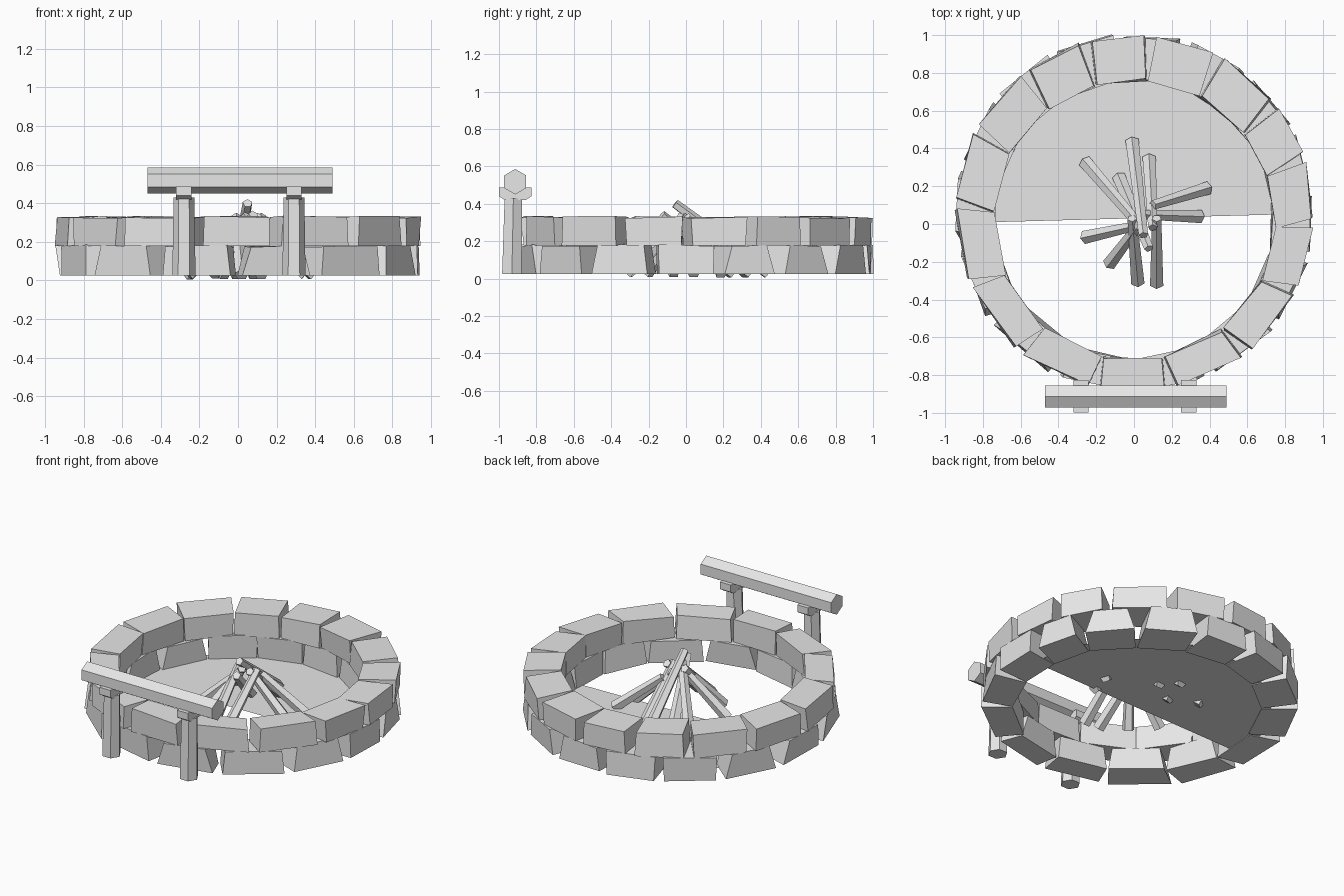
import bpy, bmesh, math, random
from mathutils import Vector

random.seed(4)
cube = bpy.data.objects.get("Cube")
if cube:
    bpy.data.objects.remove(cube, do_unlink=True)

stone_grey = bpy.data.materials.new("light_grey")
stone_grey.use_nodes = True
stone_grey.diffuse_color = (0.8, 0.8, 0.8, 1)
shader = next(n for n in stone_grey.node_tree.nodes if n.type == 'BSDF_PRINCIPLED')
shader.inputs["Base Color"].default_value = (0.8, 0.8, 0.8, 1)


def finish(name, bm, closed=True):
    """Turn a bmesh into a flat shaded object."""
    if closed:
        bmesh.ops.recalc_face_normals(bm, faces=bm.faces)
    mesh = bpy.data.meshes.new(name)
    bm.to_mesh(mesh)
    bm.free()
    mesh.materials.append(stone_grey)
    obj = bpy.data.objects.new(name, mesh)
    bpy.context.collection.objects.link(obj)
    return obj


def loft(name, bottom, top):
    """Closed solid between two outlines with equal point counts."""
    bm = bmesh.new()
    lower = [bm.verts.new(p) for p in bottom]
    upper = [bm.verts.new(p) for p in top]
    count = len(lower)
    bm.faces.new(lower[::-1])
    bm.faces.new(upper)
    for i in range(count):
        j = (i + 1) % count
        bm.faces.new((lower[i], lower[j], upper[j], upper[i]))
    return finish(name, bm)


def prism(name, start, end, start_radius, end_radius, sides, corner_axis):
    """Straight tapered bar with its first corner towards corner_axis."""
    start, end = Vector(start), Vector(end)
    direction = (end - start).normalized()
    u = Vector(corner_axis)
    u = (u - direction * u.dot(direction)).normalized()
    v = direction.cross(u)

    def ring(centre, radius):
        turns = [math.tau * i / sides for i in range(sides)]
        return [centre + (u * math.cos(t) + v * math.sin(t)) * radius for t in turns]

    return loft(name, ring(start, start_radius), ring(end, end_radius))


def wobble(amount):
    return random.uniform(-amount, amount)


def ring_point(angle, outer, z, rough):
    """Point on the outer or inner edge of the stone ring."""
    radius, centre_y = (0.945, 0.055) if outer else (0.745, 0.02)
    radius += wobble(rough)
    a = math.radians(angle)
    return (radius * math.cos(a), centre_y + radius * math.sin(a), z)


def stone(name, a0, a1, z0, z1, rough, skew):
    """Rough wedge-shaped block between two angles; skew slants its ends."""
    def outline(z, z_rough, shift):
        lo, hi = a0 + 0.3, a1 - 0.3
        return [ring_point(lo + shift, False, z + wobble(z_rough), rough),
                ring_point(lo + 1.6 + shift, True, z + wobble(z_rough), rough),
                ring_point(hi - 1.6 - shift, True, z + wobble(z_rough), rough),
                ring_point(hi - shift, False, z + wobble(z_rough), rough)]
    loft(name, outline(z0, 0, 0), outline(z1, 0.007, skew))


# Two courses of stones, the lower one set half a stone round
joints = [-157, -130, -103, -78, -51, -25, -3, 18, 38, 62, 84.5, 106, 128, 151.5, 177]
joints.append(joints[0] + 360)
middles = [(a + b) / 2 for a, b in zip(joints, joints[1:])]
middles.append(middles[0] + 360)
for i in range(len(joints) - 1):
    stone(f"upper_stone_{i + 1}", joints[i], joints[i + 1], 0.178, 0.328, 0.009, wobble(0.6))
    stone(f"lower_stone_{i + 1}", middles[i], middles[i + 1], 0.025, 0.178, 0.014, 1 + wobble(2))

# Half disc of ground at the back of the ring
bm = bmesh.new()
steps = 24
edge = [math.pi * i / steps for i in range(steps + 1)]
bm.faces.new([bm.verts.new((0.82 * math.cos(t),
                            0.03 + 0.022 * math.cos(t) + 0.82 * math.sin(t),
                            0.03)) for t in edge])
finish("ground_half", bm, closed=False)

# Bench beam on two posts with notched seats
beam_y = -0.913
prism("beam", (-0.47, beam_y, 0.518), (0.49, beam_y, 0.518), 0.068, 0.068, 6, (0, 0, 1))
half_seat = [(0, 0.45), (0.06, 0.487), (0.086, 0.487), (0.086, 0.44), (0.055, 0.42)]
seat = half_seat + [(-y, z) for y, z in half_seat[:0:-1]]
for side, x in (("right", -0.28), ("left", 0.29)):
    prism(side + "_post", (x, beam_y - 0.018, 0.025), (x, beam_y - 0.01, 0.43),
          0.06, 0.054, 6, (1, 0, 0))
    loft(side + "_post_seat",
         [(x - 0.04, beam_y + y, z) for y, z in seat],
         [(x + 0.04, beam_y + y, z) for y, z in seat])

# Leaning firewood: foot x, y then tip x, y, z
logs = [
    (-0.26, 0.33, 0.05, -0.03, 0.34),
    (-0.01, 0.44, 0.05, -0.06, 0.40),
    (-0.08, 0.25, 0.08, -0.13, 0.34),
    (0.08, 0.35, 0.10, -0.02, 0.33),
    (0.39, 0.19, 0.10, 0.10, 0.27),
    (0.35, 0.04, 0.04, 0.05, 0.31),
    (0.12, -0.32, 0.12, 0.03, 0.33),
    (0.02, -0.31, -0.01, 0.03, 0.33),
    (-0.13, -0.21, 0.03, 0.00, 0.32),
    (-0.26, -0.07, 0.01, -0.01, 0.29),
]
for i, (fx, fy, tx, ty, tz) in enumerate(logs):
    prism(f"firewood_{i + 1}", (fx, fy, 0.03), (tx, ty, tz), 0.037, 0.026, 5, (0, 0, 1))
